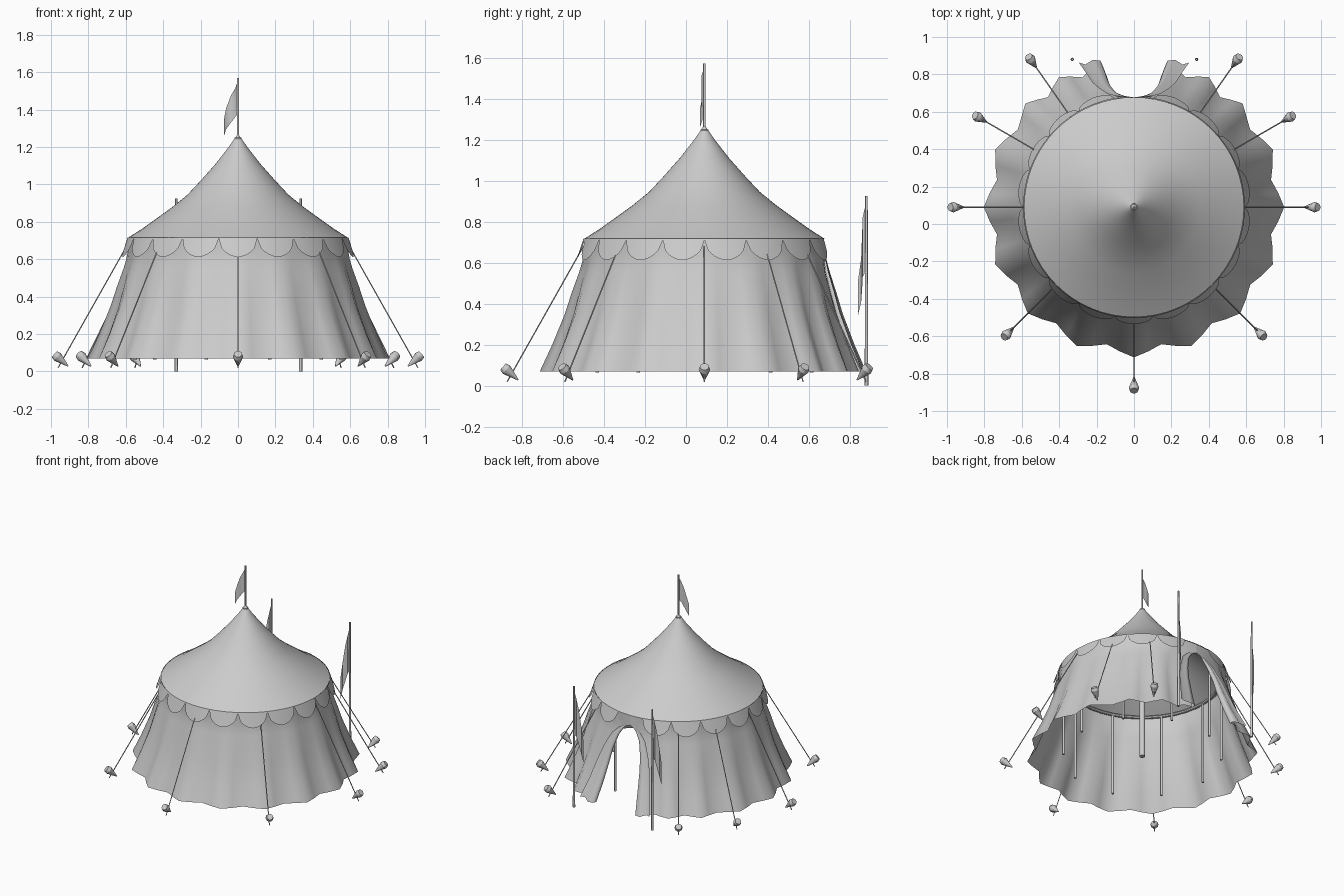
import bpy
from math import sin, cos, asin, sqrt, radians, pi
from mathutils import Vector

if "Cube" in bpy.data.objects:
    bpy.data.objects.remove(bpy.data.objects["Cube"])

CY = 0.09  # tent axis in y


def polar(r, deg, z):
    a = radians(deg)
    return Vector((r * cos(a), CY + r * sin(a), z))


def add_mesh(name, verts, faces, angle=50):
    me = bpy.data.meshes.new(name)
    me.from_pydata([tuple(v) for v in verts], [], faces)
    me.validate()
    me.shade_smooth()
    me.set_sharp_from_angle(angle=radians(angle))
    ob = bpy.data.objects.new(name, me)
    bpy.context.collection.objects.link(ob)
    return ob


def grid(name, rows, closed=False, angle=50):
    n = len(rows[0])
    faces = []
    for j in range(len(rows) - 1):
        for i in range(n if closed else n - 1):
            k = (i + 1) % n
            faces.append((j * n + i, j * n + k, (j + 1) * n + k, (j + 1) * n + i))
    return add_mesh(name, [v for r in rows for v in r], faces, angle)


def rod(name, p, q, r1, r2=None, n=8):
    p, q = Vector(p), Vector(q)
    r2 = r1 if r2 is None else r2
    rot = (q - p).to_track_quat('Z', 'Y')
    ring = [Vector((cos(2 * pi * i / n), sin(2 * pi * i / n), 0)) for i in range(n)]
    verts = [p + rot @ (v * r1) for v in ring] + [q + rot @ (v * r2) for v in ring]
    faces = [(i, (i + 1) % n, n + (i + 1) % n, n + i) for i in range(n)]
    faces += [tuple(reversed(range(n))), tuple(range(n, 2 * n))]
    return add_mesh(name, verts, faces)


# conical roof
roof = [(0.003, 1.268), (0.05, 1.20), (0.12, 1.11), (0.20, 1.02), (0.27, 0.945),
        (0.35, 0.88), (0.44, 0.815), (0.51, 0.765), (0.588, 0.715)]
grid("roof", [[polar(r, 360 * i / 64, z) for i in range(64)] for r, z in roof], True)

# pleated wall: height, radius, half width of the door opening
wall = [(0.715, 0.583, 0), (0.67, 0.585, 0), (0.64, 0.587, 0), (0.625, 0.589, 0.035),
        (0.60, 0.592, 0.06), (0.55, 0.605, 0.092), (0.45, 0.637, 0.122),
        (0.35, 0.665, 0.138), (0.20, 0.72, 0.158), (0.07, 0.775, 0.18)]


def wall_radius(z, r, u):
    return r + 0.028 * ((0.715 - z) / 0.645) * cos(radians(16 * u))


rows = []
for z, r, w in wall:
    row = []
    d = asin(w / r) * 180 / pi
    for i in range(65):
        u = 180 * i / 32
        dist = min(u, 360 - u)
        shift = d * max(0, 1 - dist / 50)
        a = u + shift if u <= 180 else u - shift
        row.append(polar(wall_radius(z, r, u) - (0.03 * w / 0.18 if dist == 0 else 0), 90 + a, z))
    rows.append(row)
grid("tent_wall", rows, angle=70)

# door flaps folded back on both sides of the opening
for side, label in ((1, "right"), (-1, "left")):
    rows = []
    for k, (z, r, w) in enumerate(wall[2:]):
        t = k / 7
        edge = rows_y = CY + sqrt(r * r - w * w) - 0.004 * t
        curl = [(0, 0), (-0.012, 0.02), (0.0, 0.045), (0.04, 0.05), (0.08, 0.025), (0.115, 0.035)]
        rows.append([Vector((side * (w + x * t), edge + (y - 0.012) * t, z + 0.015 * t * (x > 0.05)))
                     for x, y in curl])
    grid("door_flap_" + label, rows, angle=80)

# scalloped valance under the eave, left out above the door
for s in range(18):
    mid = -90 + 20 * s
    if s == 9:
        continue
    rows = []
    for j in range(4):
        row = []
        for i in range(13):
            e = -1 + i / 6
            drop = (0.006 + 0.099 * sqrt(max(0, 1 - abs(e) ** 1.7))) * j / 3
            row.append(polar(0.59 + 0.33 * drop, mid + 10 * e, 0.717 - drop))
        rows.append(row)
    grid("valance_scallop", rows)

# guy ropes and pegs
for a in (0, 30, 55, 125, 150, 180, 225, 270, 315):
    rod("guy_rope", polar(0.59, a, 0.68), polar(0.962, a, 0.02), 0.0035, n=6)
    rod("peg", polar(0.908, a, 0.028), polar(0.965, a, 0.078), 0.003, 0.028, 10)
    rod("peg_head", polar(0.965, a, 0.078), polar(0.982, a, 0.093), 0.028, 0.022, 10)

# inner frame: eave ring, wall poles and centre pole
bpy.ops.mesh.primitive_torus_add(location=(0, CY, 0.70), major_radius=0.55, minor_radius=0.012,
                                 major_segments=40, minor_segments=8)
bpy.context.object.name = "eave_ring"
for i in range(10):
    a = 72 - 36 * i
    rod("wall_pole", polar(0.55, a, 0.065), polar(0.55, a, 0.70), 0.009)
rod("centre_pole", (0, CY, 0.07), (0, CY, 1.25), 0.02, n=10)


# hanging pennants: a rippled sheet between an upper and a lower edge
def pennant(name, x, y, top, height, dx, dy):
    shape = [(0, 0, 0.60), (0.25, 0.14, 0.66), (0.5, 0.27, 0.76), (0.8, 0.50, 0.88), (1, 0.70, 1.0)]
    rows = []
    for t, hi, lo in shape:
        bend = 0.008 * sin(t * 2 * pi)
        rows.append([Vector((x + dx * t + bend * 0.5, y + dy * t - bend, top - height * (hi + (lo - hi) * k / 3)))
                     for k in range(4)])
    grid(name, rows)


rod("roof_flag_pole", (0, CY, 1.24), (0, CY, 1.57), 0.006)
pennant("roof_pennant", 0, CY, 1.555, 0.295, -0.075, -0.022)
for x in (-0.33, 0.335):
    rod("door_flag_pole", (x, 0.88, 0), (x, 0.88, 0.925), 0.009, 0.006)
    pennant("door_pennant", x, 0.88, 0.90, 0.56, -0.05, -0.042)
